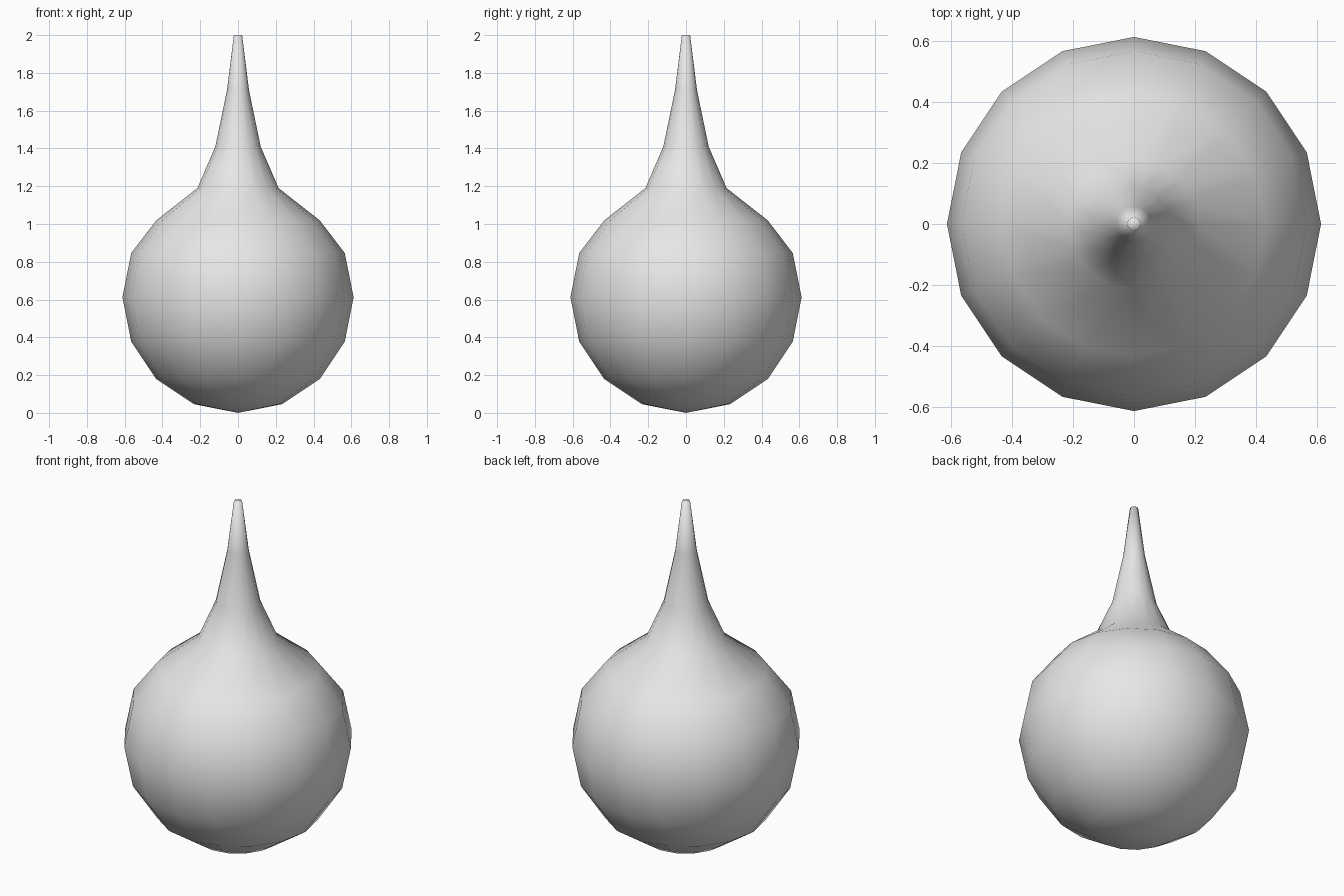
import bpy
import bmesh
import math
from mathutils import Matrix, Vector

if "Cube" in bpy.data.objects:
    bpy.data.objects.remove(bpy.data.objects["Cube"], do_unlink=True)

SIDES = 16
RADIUS = 0.612

grey = bpy.data.materials.new("plain grey")
grey.use_nodes = True
colour = (0.8, 0.8, 0.8, 1)
grey.diffuse_color = colour
grey.node_tree.nodes["Principled BSDF"].inputs["Base Color"].default_value = colour

# Round bulb: lower arc of a sphere, from the bottom pole to the shoulder
profile = []
for i in range(7):
    a = math.pi * i / 8
    profile.append((RADIUS * math.sin(a), RADIUS * (1 - math.cos(a))))
profile[6] = (0.432, 1.02)

# Tapering neck and closed tip
profile += [(0.215, 1.19), (0.12, 1.41), (0.058, 1.71), (0.022, 2.0), (0, 2.0)]

# Turn the profile around the upright axis
bm = bmesh.new()
verts = [bm.verts.new((r, 0, z)) for r, z in profile]
edges = [bm.edges.new(pair) for pair in zip(verts, verts[1:])]
bmesh.ops.spin(bm, geom=verts + edges, cent=(0, 0, 0), axis=(0, 0, 1),
               angle=math.tau, steps=SIDES, use_duplicate=False)
bmesh.ops.remove_doubles(bm, verts=bm.verts, dist=0.0005)
bmesh.ops.recalc_face_normals(bm, faces=bm.faces)
for face in bm.faces:
    face.smooth = True

mesh = bpy.data.meshes.new("drop_body")
bm.to_mesh(mesh)
bm.free()
mesh.materials.append(grey)
body = bpy.data.objects.new("drop_body", mesh)
bpy.context.collection.objects.link(body)
